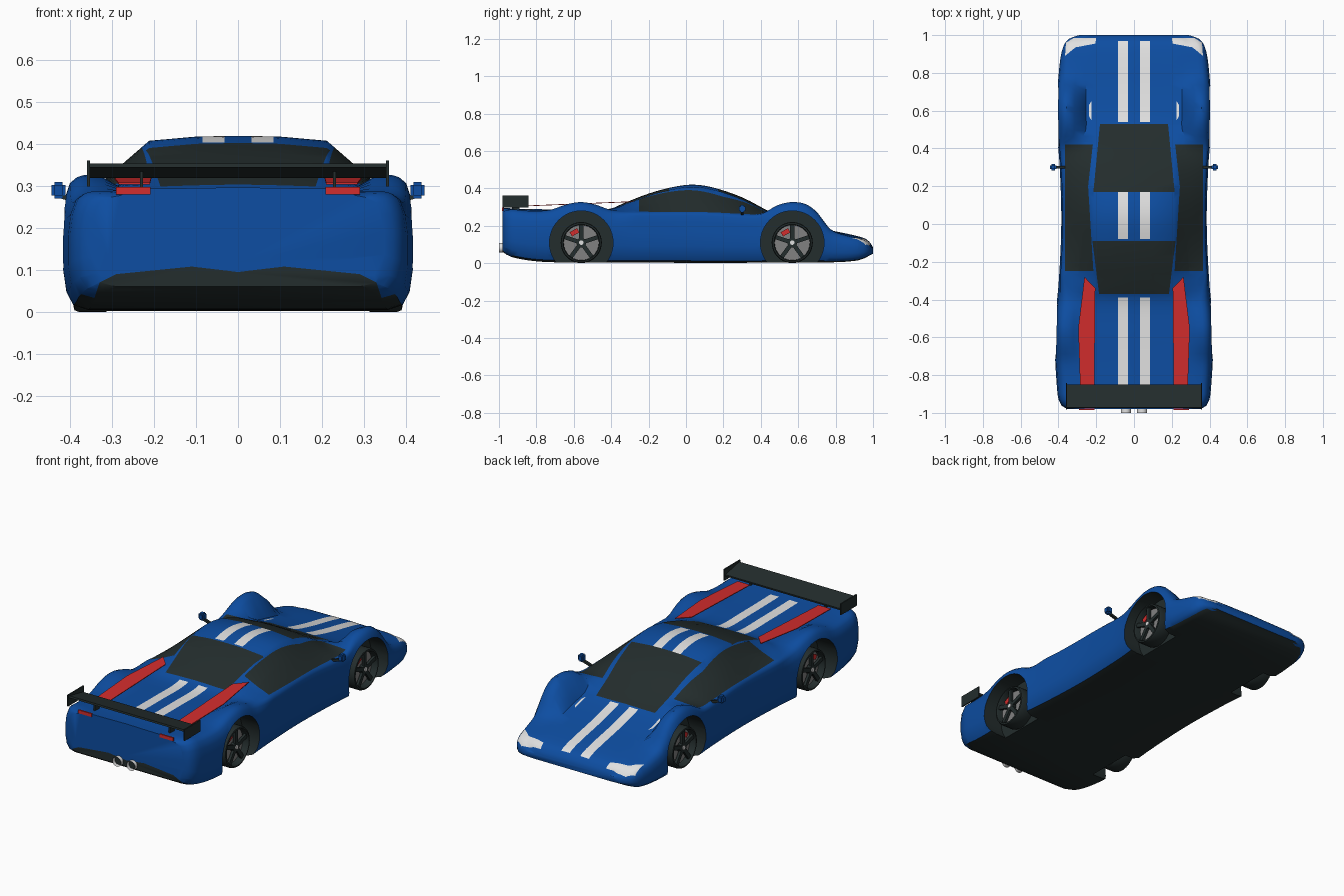
import bpy, bmesh, math
from mathutils import Vector, Matrix

if "Cube" in bpy.data.objects:
    bpy.data.objects.remove(bpy.data.objects["Cube"])


def material(name, rgb):
    m = bpy.data.materials.new(name)
    m.use_nodes = True
    m.diffuse_color = (*rgb, 1)
    m.node_tree.nodes["Principled BSDF"].inputs["Base Color"].default_value = (*rgb, 1)
    return m


BLUE, DARK, WHITE, RED, GREY = range(5)
PALETTE = [
    material("body blue", (.004, .075, .36)),
    material("charcoal", (.017, .026, .026)),
    material("stripe white", (.75, .75, .75)),
    material("signal red", (.65, .026, .026)),
    material("rim grey", (.22, .22, .22)),
]


def finish(name, bm, colour=None, smooth=True):
    bmesh.ops.recalc_face_normals(bm, faces=bm.faces)
    mesh = bpy.data.meshes.new(name)
    if colour is not None:
        for f in bm.faces:
            f.material_index = 0
        mesh.materials.append(PALETTE[colour])
    else:
        for m in PALETTE:
            mesh.materials.append(m)
    bm.to_mesh(mesh)
    bm.free()
    ob = bpy.data.objects.new(name, mesh)
    bpy.context.collection.objects.link(ob)
    bpy.ops.object.select_all(action='DESELECT')
    ob.select_set(True)
    bpy.context.view_layer.objects.active = ob
    if smooth:
        bpy.ops.object.shade_smooth_by_angle(angle=math.radians(38))
    return ob


def add_box(bm, centre, size, turn=None):
    mat = Matrix.Translation(centre) @ (turn or Matrix()) @ Matrix.Diagonal((*size, 1))
    bmesh.ops.create_cube(bm, size=1, matrix=mat)


def add_cylinder(bm, centre, radius, depth, axis='Y', caps=True, segments=32):
    turn = Matrix.Rotation(math.pi / 2, 4, axis)
    bmesh.ops.create_cone(bm, cap_ends=caps, segments=segments, radius1=radius, radius2=radius,
                          depth=depth, matrix=Matrix.Translation(centre) @ turn)


def curve(keys):
    """Smooth curve through (y, value) keys."""
    def tangent(i):
        a, b = keys[max(i - 1, 0)], keys[min(i + 1, len(keys) - 1)]
        return (b[1] - a[1]) / (b[0] - a[0])

    def at(y):
        y = min(max(y, keys[0][0]), keys[-1][0])
        i = max(j for j in range(len(keys) - 1) if keys[j][0] <= y)
        (y0, v0), (y1, v1) = keys[i], keys[i + 1]
        h, t = y1 - y0, (y - y0) / (y1 - y0)
        s = t * t * (3 - 2 * t)
        return (v0 + (v1 - v0) * s + h * tangent(i) * t * (1 - t) ** 2
                - h * tangent(i + 1) * t * t * (1 - t))
    return at


# Body outline curves along the length
width = curve([(-.98, .35), (-.96, .385), (-.9, .405), (-.56, .42), (-.3, .398), (0, .385),
               (.3, .393), (.56, .412), (.8, .398), (.93, .378), (.98, .345), (1, .29)])
floor_z = curve([(-.98, .06), (-.94, .035), (-.8, .01), (-.6, .004), (.7, .004), (.92, .015), (1, .05)])
fender = curve([(-.98, .275), (-.94, .288), (-.85, .28), (-.73, .284), (-.64, .314), (-.56, .327),
                (-.48, .312), (-.4, .284), (-.28, .272), (.1, .272), (.3, .26), (.4, .262), (.49, .31),
                (.57, .327), (.65, .312), (.71, .262), (.77, .183), (.86, .148), (.95, .125), (1, .08)])
centre_z = curve([(-.98, .297), (-.9, .291), (-.6, .287), (-.41, .29), (-.33, .322), (-.2, .372),
                  (-.08, .405), (.03, .42), (.14, .406), (.3, .352), (.42, .29), (.54, .232),
                  (.7, .19), (.86, .158), (.95, .135), (.98, .115), (1, .085)])
cabin = curve([(-.45, 0), (-.4, 0), (-.28, 1), (-.2, 1), (.35, 1), (.41, 1), (.5, 0), (.6, 0)])


def section(y):
    w, zb, zf, zc, cab = width(y), floor_z(y), fender(y), centre_z(y), cabin(y)
    k = min(1, (zf - zb) / .3)
    xf = w - .055 + .035 * cab
    xr, zr = .19 + .022 * cab, zc - .003 - .009 * cab
    xv = .255 + .035 * cab
    if y > .9:
        xv, xr = min(xv, xf - .03), min(xr, xf - .07)
    zv = (1 - cab) * (zc - .004) + cab * (zf + .5 * (zr - zf))
    xi = (1 - cab) * (xf - .4 * (xf - xv)) + cab * (xf + xv) / 2
    zi = zf + (.15 + .36 * cab) * (zv - zf)
    half = [(0, zb), (w - .06, zb), (w - .025, zb + .012 * k), (w - .008, zb + .045 * k),
            (w, zb + .1 * k), (w, zb + .6 * (zf - zb)), (w - .006, zf - .06 * k),
            (w + .35 * (xf - w), zf - .02 * k), (w + .65 * (xf - w), zf - .006 * k),
            (xf, zf), (xi, zi), (xv, zv), (xr, zr), (.1, zc - .002), (0, zc)]
    return half + [(-x, z) for x, z in half[-2:0:-1]]


# Lofted body shell
bm = bmesh.new()
stations = [-.98, -.97] + [-.96 + i * .0303 for i in range(64)] + [.965, .98, .99, 1]
rings = [[bm.verts.new((x, y, z)) for x, z in section(y)] for y in stations]
for r0, r1 in zip(rings, rings[1:]):
    for i in range(len(r0)):
        j = (i + 1) % len(r0)
        bm.faces.new((r0[i], r0[j], r1[j], r1[i]))
bm.faces.new(rings[0])
bm.faces.new(rings[-1])
bmesh.ops.recalc_face_normals(bm, faces=bm.faces)
for f in bm.faces:
    if f.normal.z < -.85:
        f.material_index = DARK


def inside(p, poly):
    hit = False
    for (x0, y0), (x1, y1) in zip(poly, poly[1:] + poly[:1]):
        if (y0 > p[1]) != (y1 > p[1]) and p[0] < x0 + (p[1] - y0) * (x1 - x0) / (y1 - y0):
            hit = not hit
    return hit


def paint(poly, colour, rule, b=1):
    """Cut a polygon outline (x with axis b) into the shell and colour the faces within."""
    lo = [min(p[i] for p in poly) for i in (0, 1)]
    hi = [max(p[i] for p in poly) for i in (0, 1)]

    def near():
        return [f for f in bm.faces if rule(f) and all(
            max(v.co[a] for v in f.verts) >= lo[i] and min(v.co[a] for v in f.verts) <= hi[i]
            for i, a in enumerate((0, b)))]
    for p, q in zip(poly, poly[1:] + poly[:1]):
        co, no = Vector((0, 0, 0)), Vector((0, 0, 0))
        co[0], co[b] = p
        no[0], no[b] = q[1] - p[1], p[0] - q[0]
        faces = near()
        geom = faces + list({e for f in faces for e in f.edges}) + list({v for f in faces for v in f.verts})
        bmesh.ops.bisect_plane(bm, geom=geom, dist=1e-5, plane_co=co, plane_no=no.normalized())
    for f in near():
        c = f.calc_center_median()
        if inside((c[0], c[b]), poly):
            f.material_index = colour


def upward(f):
    return f.normal.z > .05 and f.calc_center_median().z > .06


def rear(f):
    return f.calc_center_median().y < -.9


# Glass, stripes, headlights and rear diffuser
paint([(-.18, .53), (.18, .53), (.215, .17), (-.215, .17)], DARK, upward)
paint([(-.22, -.09), (.22, -.09), (.185, -.37), (-.185, -.37)], DARK, upward)
for s in (1, -1):
    paint([(s * x, y) for x, y in [(.365, .42), (.218, .42), (.243, .2), (.215, -.25), (.365, -.25)]],
          DARK, upward)
    paint([(s * x, y) for x, y in [(.365, .89), (.36, .96), (.32, .985), (.2, .985), (.205, .955),
                                   (.31, .935)]], WHITE, upward)
    paint([(s * x, y) for x, y in [(.226, .55), (.238, .57), (.238, .63), (.226, .65)]], WHITE, upward)
    for y0, y1 in ((.54, .97), (-.08, .17), (-.86, -.39)):
        paint([(s * .032, y0), (s * .085, y0), (s * .085, y1), (s * .032, y1)], WHITE, upward)
paint([(-.36, -.02), (-.33, .07), (-.29, .09), (-.11, .108), (0, .095), (.11, .108), (.29, .09),
       (.33, .07), (.36, -.02)], DARK, rear, b=2)
body = finish("body_shell", bm, smooth=False)

# Wheel wells cut from the shell
AXLES = (-.56, .568)
bm = bmesh.new()
for s in (1, -1):
    for y in AXLES:
        add_cylinder(bm, (s * .45, y, .11), .17, .3, segments=48)
for f in bm.faces:
    f.material_index = DARK
cutter = finish("well_cutter", bm, smooth=False)
cutter.hide_render = True
mod = body.modifiers.new("wells", 'BOOLEAN')
mod.operation, mod.solver, mod.object = 'DIFFERENCE', 'EXACT', cutter
bpy.context.view_layer.objects.active = body
bpy.ops.object.select_all(action='DESELECT')
body.select_set(True)
bpy.ops.object.modifier_apply(modifier="wells")
bpy.data.objects.remove(cutter)
bpy.ops.object.shade_smooth_by_angle(angle=math.radians(38))

# Wheels: tyre, disc, spokes, hub and caliper
TYRE = [(.094, .31), (.105, .305), (.11, .315), (.11, .38), (.106, .39), (.098, .392), (.094, .385)]
for s, side in ((1, "left"), (-1, "right")):
    for y, end in zip(AXLES, ("rear", "front")):
        tag = f"{end}_{side}"
        hub = Vector((0, y, .11))
        bm = bmesh.new()
        loop = [bm.verts.new((s * x, y, .11 + r)) for r, x in TYRE]
        edges = [bm.edges.new((a, b)) for a, b in zip(loop, loop[1:] + loop[:1])]
        bmesh.ops.spin(bm, geom=loop + edges, cent=hub, axis=(1, 0, 0), angle=math.tau, steps=40)
        bmesh.ops.remove_doubles(bm, verts=bm.verts, dist=1e-5)
        finish(tag + "_tyre", bm, DARK)
        bm = bmesh.new()
        add_cylinder(bm, hub + Vector((s * .34, 0, 0)), .095, .03)
        finish(tag + "_disc", bm, GREY)
        bm = bmesh.new()
        for i in range(5):
            turn = Matrix.Rotation(math.tau * i / 5, 4, 'X')
            add_box(bm, hub + turn @ Vector((s * .376, 0, .052)), (.014, .022, .09), turn)
        add_cylinder(bm, hub + Vector((s * .372, 0, 0)), .026, .022)
        finish(tag + "_spokes", bm, DARK)
        bm = bmesh.new()
        add_cylinder(bm, hub + Vector((s * .38, 0, 0)), .012, .016, segments=16)
        finish(tag + "_hub", bm, WHITE)
        bm = bmesh.new()
        add_box(bm, hub + Vector((s * .36, -.036, .055)), (.016, .045, .026), Matrix.Rotation(.5, 4, 'X'))
        finish(tag + "_caliper", bm, RED)

    # Deck strip, tail light, mirror and exhaust
    bm = bmesh.new()
    strip = [(.21, -.86), (.285, -.86), (.295, -.55), (.262, -.28), (.205, -.34)]
    face = bm.faces.new([bm.verts.new((s * x, p, .304 + (p + .86) * .04)) for x, p in strip])
    lifted = bmesh.ops.extrude_face_region(bm, geom=[face])["geom"]
    bmesh.ops.translate(bm, vec=(0, 0, .004), verts=[v for v in lifted if isinstance(v, bmesh.types.BMVert)])
    finish(side + "_deck_strip", bm, RED, smooth=False)
    bm = bmesh.new()
    add_box(bm, (s * .25, -.98, .289), (.082, .009, .018))
    finish(side + "_tail_light", bm, RED, smooth=False)
    bm = bmesh.new()
    add_box(bm, (s * .428, .3, .29), (.034, .035, .04))
    bmesh.ops.bevel(bm, geom=bm.edges[:], offset=.008, segments=2, affect='EDGES')
    finish(side + "_mirror", bm, BLUE)
    bm = bmesh.new()
    add_box(bm, (s * .395, .3, .268), (.06, .014, .012), Matrix.Rotation(-s * .3, 4, 'Y'))
    finish(side + "_mirror_stalk", bm, DARK, smooth=False)
    bm = bmesh.new()
    add_cylinder(bm, (s * .043, -.975, .082), .026, .05, axis='X', caps=False, segments=24)
    finish(side + "_exhaust", bm, WHITE)

# Rear wing with end plates and posts
bm = bmesh.new()
add_box(bm, (0, -.912, .337), (.71, .125, .01), Matrix.Rotation(-.2, 4, 'X'))
for s in (1, -1):
    add_box(bm, (s * .357, -.912, .33), (.007, .14, .062))
    add_box(bm, (s * .23, -.91, .31), (.008, .04, .05))
finish("rear_wing", bm, DARK, smooth=False)
